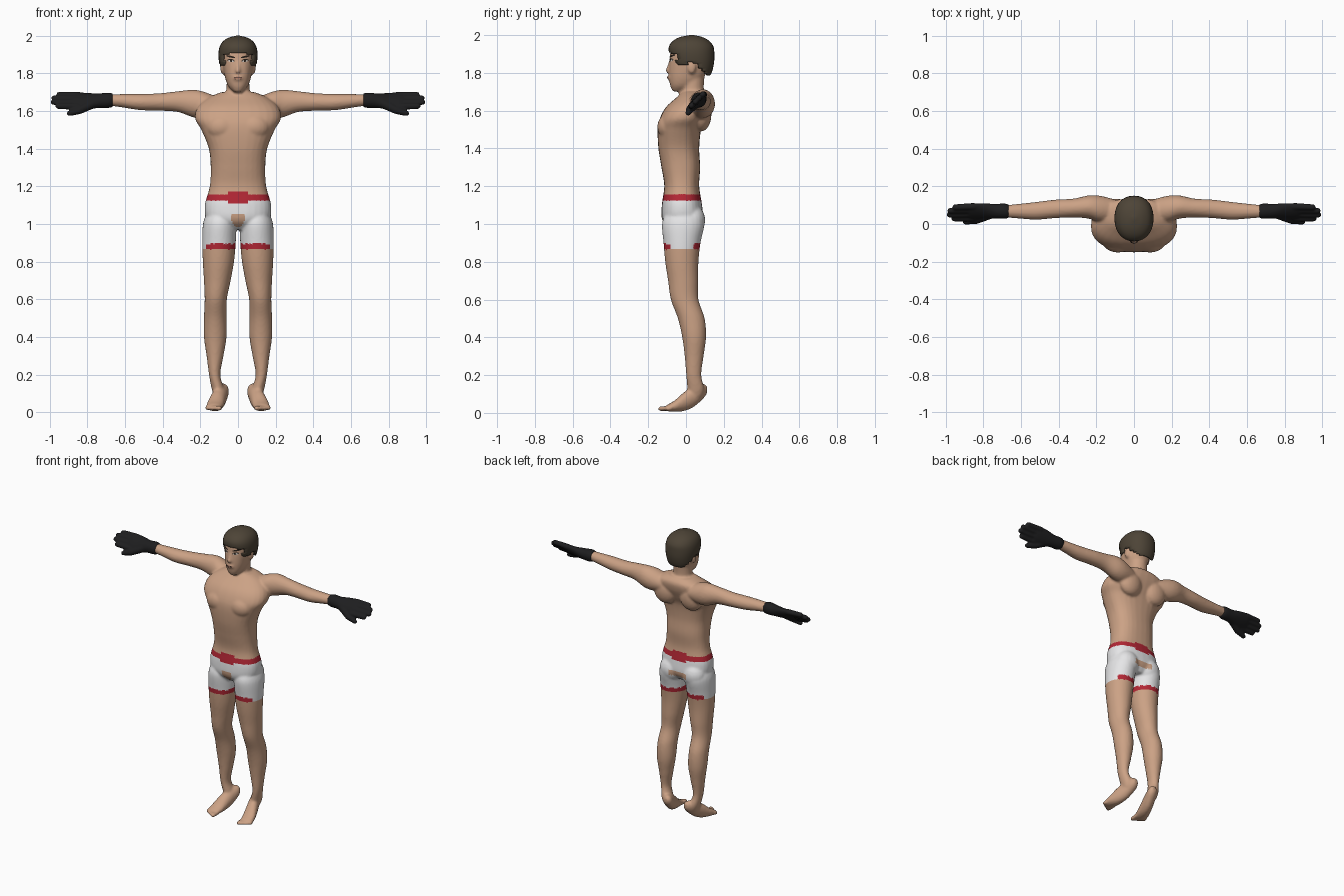
import bpy, bmesh, math
from mathutils import Vector
from mathutils.bvhtree import BVHTree

cube = bpy.data.objects.get("Cube")
if cube:
    bpy.data.objects.remove(cube, do_unlink=True)


def material(name, r, g, b):
    m = bpy.data.materials.new(name)
    m.use_nodes = True
    m.diffuse_color = (r, g, b, 1)
    bsdf = m.node_tree.nodes["Principled BSDF"]
    bsdf.inputs["Base Color"].default_value = (r, g, b, 1)
    bsdf.inputs["Roughness"].default_value = 0.8
    return m


SKIN = material("skin", .60, .36, .235)
WHITE = material("white_cloth", .80, .80, .81)
RED = material("red_trim", .45, .02, .035)
BLACK = material("black_glove", .013, .013, .014)
HAIR = material("brown_hair", .075, .058, .038)
DARK = material("dark_brow", .02, .014, .01)
EYE = material("eye_white", .65, .60, .55)
LIP = material("lip", .42, .20, .14)


def skin_rings(bm, frames, sides=28, power=2.0):
    """Closed loft through (centre, u, v) rings of superelliptic shape."""
    rings = []
    for c, u, v in frames:
        ring = []
        for k in range(sides):
            a = math.tau * k / sides
            ca, sa = math.cos(a), math.sin(a)
            p = c + u * math.copysign(abs(ca) ** (2 / power), ca)
            ring.append(bm.verts.new(p + v * math.copysign(abs(sa) ** (2 / power), sa)))
        rings.append(ring)
    for lo, hi in zip(rings, rings[1:]):
        for k in range(sides):
            j = (k + 1) % sides
            bm.faces.new((lo[k], lo[j], hi[j], hi[k]))
    bm.faces.new(rings[0][::-1])
    bm.faces.new(rings[-1])


def spline(rows, steps=6):
    """Smooth curve through rows of numbers."""
    pts = [rows[0]] + list(rows) + [rows[-1]]
    out = []
    for p0, p1, p2, p3 in zip(pts, pts[1:], pts[2:], pts[3:]):
        for s in range(steps):
            t = s / steps
            out.append([b + .5 * t * (c - a + t * (2*a - 5*b + 4*c - d + t * (3*(b - c) + d - a)))
                        for a, b, c, d in zip(p0, p1, p2, p3)])
    return out + [list(rows[-1])]


def loft(bm, axis, rows, side=1, power=2.0):
    """Rows are position on axis, two centre coordinates, two radii."""
    i = "xyz".index(axis)
    j, k = [n for n in range(3) if n != i]
    frames = []
    for t, a, b, ra, rb in spline(rows):
        c, u, v = Vector(), Vector(), Vector()
        c[i], c[j], c[k] = t, a, b
        u[j], v[k] = max(ra, .002), max(rb, .002)
        c.x *= side
        frames.append((c, u, v))
    skin_rings(bm, frames, power=power)


def limb(bm, p0, p1, r0, r1, side=1):
    """Tapered rod with rounded ends."""
    p0, p1 = Vector(p0), Vector(p1)
    p0.x *= side
    p1.x *= side
    d = (p1 - p0).normalized()
    u = d.orthogonal().normalized()
    v = d.cross(u)
    caps = [(p0, r0, -a) for a in (85, 60, 30, 0)] + [(p1, r1, a) for a in (0, 30, 60, 85)]
    frames = []
    for p, r, a in caps:
        a = math.radians(a)
        frames.append((p + d * r * math.sin(a), u * r * math.cos(a), v * r * math.cos(a)))
    skin_rings(bm, frames, 14)


def blob(bm, c, r, side=1):
    new = bmesh.ops.create_uvsphere(bm, u_segments=20, v_segments=12, radius=1)["verts"]
    for v in new:
        v.co = Vector((side * c[0] + v.co.x * r[0], c[1] + v.co.y * r[1], c[2] + v.co.z * r[2]))


def make(name, bm, mats, voxel=0, smooth=0):
    """Turn a bmesh into an object, optionally fused into one surface."""
    bmesh.ops.recalc_face_normals(bm, faces=bm.faces)
    me = bpy.data.meshes.new(name)
    bm.to_mesh(me)
    bm.free()
    ob = bpy.data.objects.new(name, me)
    bpy.context.collection.objects.link(ob)
    if voxel:
        rm = ob.modifiers.new("fuse", "REMESH")
        rm.mode, rm.voxel_size = "VOXEL", voxel
        sm = ob.modifiers.new("soften", "SMOOTH")
        sm.factor, sm.iterations = .5, smooth
        ob.data = bpy.data.meshes.new_from_object(
            ob.evaluated_get(bpy.context.evaluated_depsgraph_get()))
        ob.modifiers.clear()
    ob.data.materials.clear()
    for m in mats:
        ob.data.materials.append(m)
    for p in ob.data.polygons:
        p.use_smooth = True
    return ob


def span(rows):
    """Rows of height, half width, front, back become loft rows."""
    return [(z, 0, (f + b) / 2, w, (b - f) / 2) for z, w, f, b in rows]


# Torso, neck and head
bm = bmesh.new()
loft(bm, "z", span([(.97, .10, -.08, .06), (1.02, .165, -.125, .09), (1.1, .176, -.128, .085),
                    (1.2, .150, -.115, .07), (1.3, .145, -.13, .075), (1.4, .155, -.146, .07),
                    (1.5, .195, -.15, .08), (1.56, .228, -.138, .105), (1.62, .215, -.105, .13),
                    (1.67, .16, -.05, .135), (1.7, .09, -.02, .11)]), power=2.4)
loft(bm, "z", span([(1.6, .08, -.03, .12), (1.66, .075, -.03, .12), (1.71, .062, -.025, .095),
                    (1.8, .06, -.02, .10)]))
loft(bm, "z", span([(1.702, .022, -.07, -.01), (1.73, .05, -.083, .05), (1.77, .067, -.09, .09),
                    (1.82, .077, -.091, .115), (1.87, .083, -.087, .125), (1.92, .082, -.08, .125),
                    (1.96, .06, -.05, .10), (1.98, .02, 0, .05)]), power=2.3)
limb(bm, (0, -.082, 1.865), (0, -.095, 1.812), .007, .013)
blob(bm, (0, -.086, 1.775), (.028, .013, .014))

# Arms, legs, feet and muscle masses on both sides
for s in (1, -1):
    loft(bm, "x", [(.10, .07, 1.62, .06, .05), (.18, .08, 1.63, .07, .072), (.24, .09, 1.64, .062, .073),
                   (.32, .085, 1.65, .05, .055), (.42, .08, 1.648, .049, .046),
                   (.52, .07, 1.648, .047, .043), (.62, .068, 1.655, .038, .035),
                   (.71, .067, 1.66, .03, .028)], s)
    loft(bm, "z", [(1.06, .095, -.015, .07, .09), (1, .098, -.015, .088, .112), (.9, .101, -.021, .089, .098),
                   (.8, .104, -.022, .083, .088), (.7, .11, -.015, .071, .08), (.6, .118, -.007, .059, .073),
                   (.5, .121, .028, .06, .071), (.4, .121, .043, .06, .063), (.3, .122, .043, .045, .05),
                   (.2, .124, .041, .03, .04), (.13, .108, .052, .033, .045), (.09, .10, .05, .03, .04)], s)
    loft(bm, "y", [(.112, .077, .122, .014, .018), (.09, .081, .114, .033, .04), (.04, .095, .086, .038, .055),
                   (-.01, .11, .06, .042, .05), (-.06, .123, .036, .045, .03), (-.10, .128, .026, .042, .017)], s)
    for k in range(5):
        x = .096 + .0165 * k
        limb(bm, (x, -.085, .024), (x + .004, -.134 + .009 * k, .022), .012, .014 - .001 * k, s)
    blob(bm, (.085, -.09, 1.515), (.085, .062, .07), s)
    blob(bm, (.10, .08, 1.58), (.085, .055, .09), s)
    blob(bm, (.085, .03, 1.02), (.083, .072, .085), s)
    blob(bm, (.082, .03, 1.83), (.012, .022, .035), s)
body = make("body", bm, [SKIN, WHITE, RED], .008, 3)


def cloth_index(c, n):
    """Shorts with red waistband and hems."""
    x, y, z = abs(c.x), c.y, c.z
    dip = .012 if x < .055 else 0
    if x > .25 or z < .865 or z > 1.158 + dip:
        return 0
    if z > 1.122 - dip:
        return 2
    if y < 0 and z > .985 and z < 1.05 and x < .036 - max(0, 1.02 - z) * .6:
        return 0
    if y > 0 and 1.0 < z < 1.035 and x < .07:
        return 0
    outer = n.x * (1 if c.x > 0 else -1) > .8
    return 2 if z < .896 and not outer else 1


for p in body.data.polygons:
    p.material_index = cloth_index(p.center, p.normal)

# Gloves with a tilted palm, fingers and thumb
across, thick = Vector((0, .7, .7)), Vector((0, -.7, .7))
for s, label in ((1, "left"), (-1, "right")):
    bm = bmesh.new()
    frames = []
    for x, y, z, w, t in spline([(.665, .068, 1.657, .036, .036), (.69, .068, 1.657, .042, .04),
                                 (.74, .068, 1.655, .042, .036), (.80, .066, 1.652, .057, .028),
                                 (.86, .064, 1.655, .06, .022), (.89, .064, 1.657, .052, .014)]):
        frames.append((Vector((s * x, y, z)), across * w, thick * t))
    skin_rings(bm, frames)
    for off, tip in ((-.045, .955), (-.015, .98), (.015, .976), (.042, .95)):
        a = Vector((.85, .064, 1.655)) + across * off
        limb(bm, a, (tip, a.y - .004, a.z + .003), .019, .0155, s)
    limb(bm, (.77, .05, 1.64), (.84, .02, 1.605), .026, .021, s)
    limb(bm, (.84, .02, 1.605), (.895, .012, 1.588), .021, .015, s)
    make(label + "_glove", bm, [BLACK], .006, 2)

# Hair shell trimmed along the hairline
bm = bmesh.new()
loft(bm, "z", span([(1.765, .058, .01, .11), (1.8, .085, -.04, .135), (1.85, .099, -.075, .148),
                    (1.9, .104, -.089, .15), (1.94, .098, -.09, .145), (1.97, .08, -.068, .122),
                    (1.99, .048, -.03, .085), (2.0, .01, .02, .04)]), power=2.2)


def bare(c):
    if c.y < -.05:
        return c.z < 1.905 - .25 * max(0, abs(c.x) - .04)
    if c.y < .005:
        return c.z < 1.845
    if c.y < .05:
        return c.z < 1.862
    return c.z < 1.85 - .9 * (c.y - .05)


bmesh.ops.delete(bm, geom=[f for f in bm.faces if bare(f.calc_center_median())], context="FACES")
hair = make("hair", bm, [HAIR])
sol = hair.modifiers.new("thickness", "SOLIDIFY")
sol.thickness, sol.offset = .014, -1

# Painted face features draped on the head
tree = BVHTree.FromPolygons([v.co for v in body.data.vertices],
                            [p.vertices for p in body.data.polygons])


def patch(name, mat, x, z, w, h, slope=0, lift=.003):
    bm = bmesh.new()
    points = [(x, z)]
    for k in range(16):
        a = math.tau * k / 16
        dx = w * math.cos(a)
        points.append((x + dx, z + h * math.sin(a) + slope * dx))
    verts = []
    for px, pz in points:
        hit = tree.ray_cast(Vector((px, -1, pz)), Vector((0, 1, 0)))[0]
        verts.append(bm.verts.new((px, (hit.y if hit else -.08) - lift, pz)))
    for k in range(16):
        bm.faces.new((verts[0], verts[1 + k], verts[1 + (k + 1) % 16]))
    make(name, bm, [mat])


for s, label in ((1, "left"), (-1, "right")):
    patch(label + "_eyelid", DARK, s * .037, 1.868, .019, .0085, s * .12, .002)
    patch(label + "_eye", EYE, s * .037, 1.866, .016, .006, s * .1, .003)
    patch(label + "_iris", DARK, s * .036, 1.867, .006, .006, 0, .004)
    patch(label + "_eyebrow", DARK, s * .04, 1.889, .025, .005, s * .22, .003)
    patch(label + "_nostril", LIP, s * .008, 1.802, .004, .003, 0, .002)
patch("lips", LIP, 0, 1.776, .024, .007)
patch("mouth_line", DARK, 0, 1.777, .023, .0015, 0, .004)
